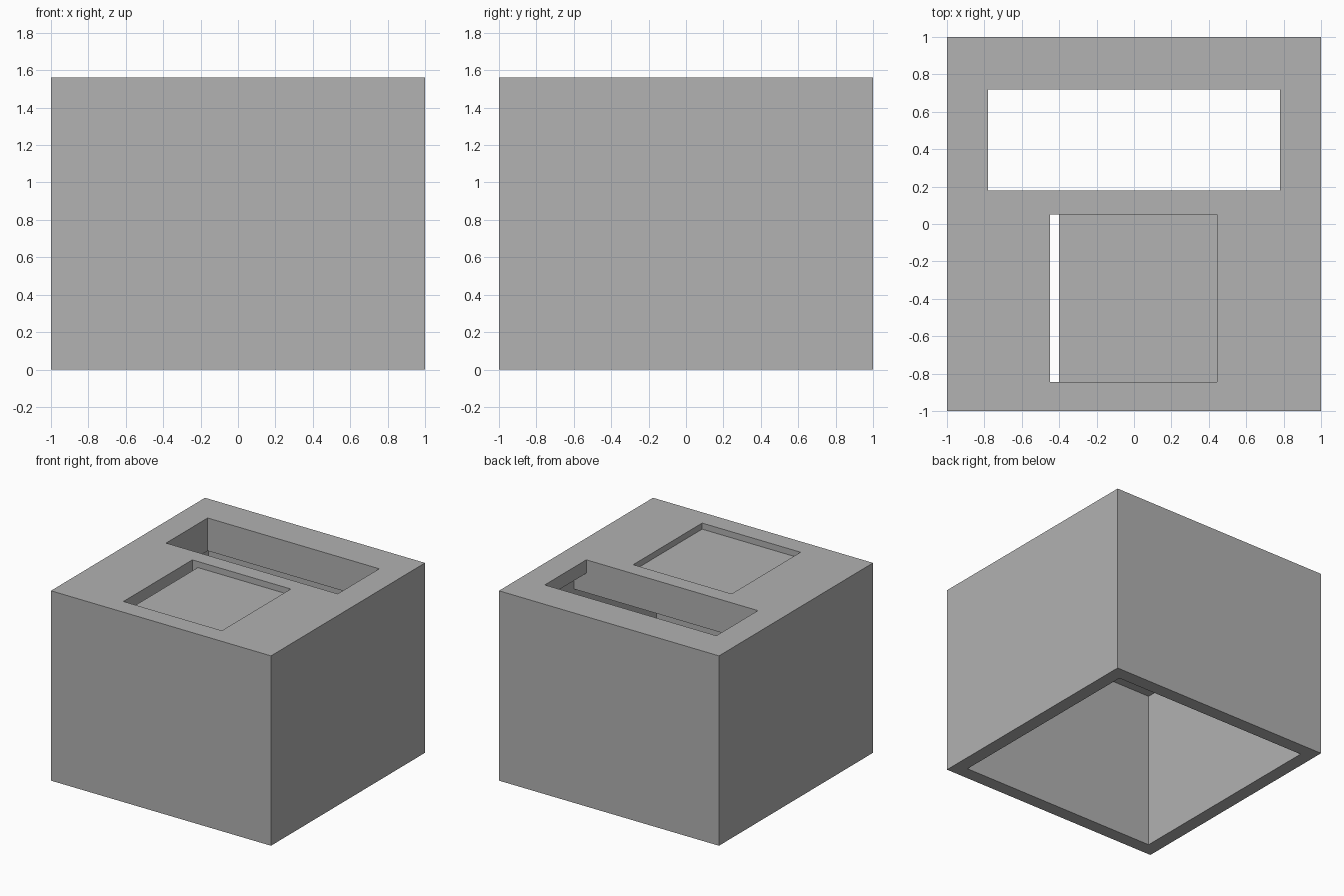
import bpy

default = bpy.data.objects.get("Cube")
if default:
    bpy.data.objects.remove(default, do_unlink=True)

HEIGHT = 1.56
SLAB = HEIGHT - 0.27    # underside of the thick top
INNER = 0.89            # inner face of the walls

grey = bpy.data.materials.new("plain_grey")
grey.use_nodes = True
colour = (0.445, 0.445, 0.445, 1)
grey.diffuse_color = colour
grey.node_tree.nodes["Principled BSDF"].inputs["Base Color"].default_value = colour


def box(name, x, y, z):
    """Box spanning the given (low, high) ranges."""
    bpy.ops.mesh.primitive_cube_add(size=1)
    ob = bpy.context.object
    ob.name = name
    for v in ob.data.vertices:
        v.co = [r[0] + (c + 0.5) * (r[1] - r[0]) for r, c in zip((x, y, z), v.co)]
    ob.data.materials.append(grey)
    return ob


housing = box("housing", (-1, 1), (-1, 1), (0, HEIGHT))

slot_y, recess_y = (0.18, 0.72), (-0.845, 0.05)
cutters = [
    # hollow inside, open at the bottom
    box("hollow", (-INNER, INNER), (-INNER, INNER), (-0.2, SLAB)),
    # long slot through the top, undercut at its left end
    box("slot", (-0.78, 0.78), slot_y, (SLAB - 0.1, HEIGHT + 0.2)),
    box("undercut", (0.7, INNER), slot_y, (SLAB - 0.1, HEIGHT - 0.11)),
    # shallow square recess with a narrow slit along its right edge
    box("recess", (-0.45, 0.445), recess_y, (HEIGHT - 0.05, HEIGHT + 0.2)),
    box("slit", (-0.45, -0.4), recess_y, (SLAB - 0.1, HEIGHT + 0.1)),
]
for cutter in cutters:
    cut = housing.modifiers.new(cutter.name, 'BOOLEAN')
    cut.operation = 'DIFFERENCE'
    cut.solver = 'EXACT'
    cut.object = cutter

# Bake the cuts and drop the cutters
bpy.context.view_layer.update()
baked = housing.evaluated_get(bpy.context.evaluated_depsgraph_get())
mesh = bpy.data.meshes.new_from_object(baked)
housing.modifiers.clear()
housing.data = mesh
mesh.name = "housing"
for cutter in cutters:
    bpy.data.objects.remove(cutter, do_unlink=True)
